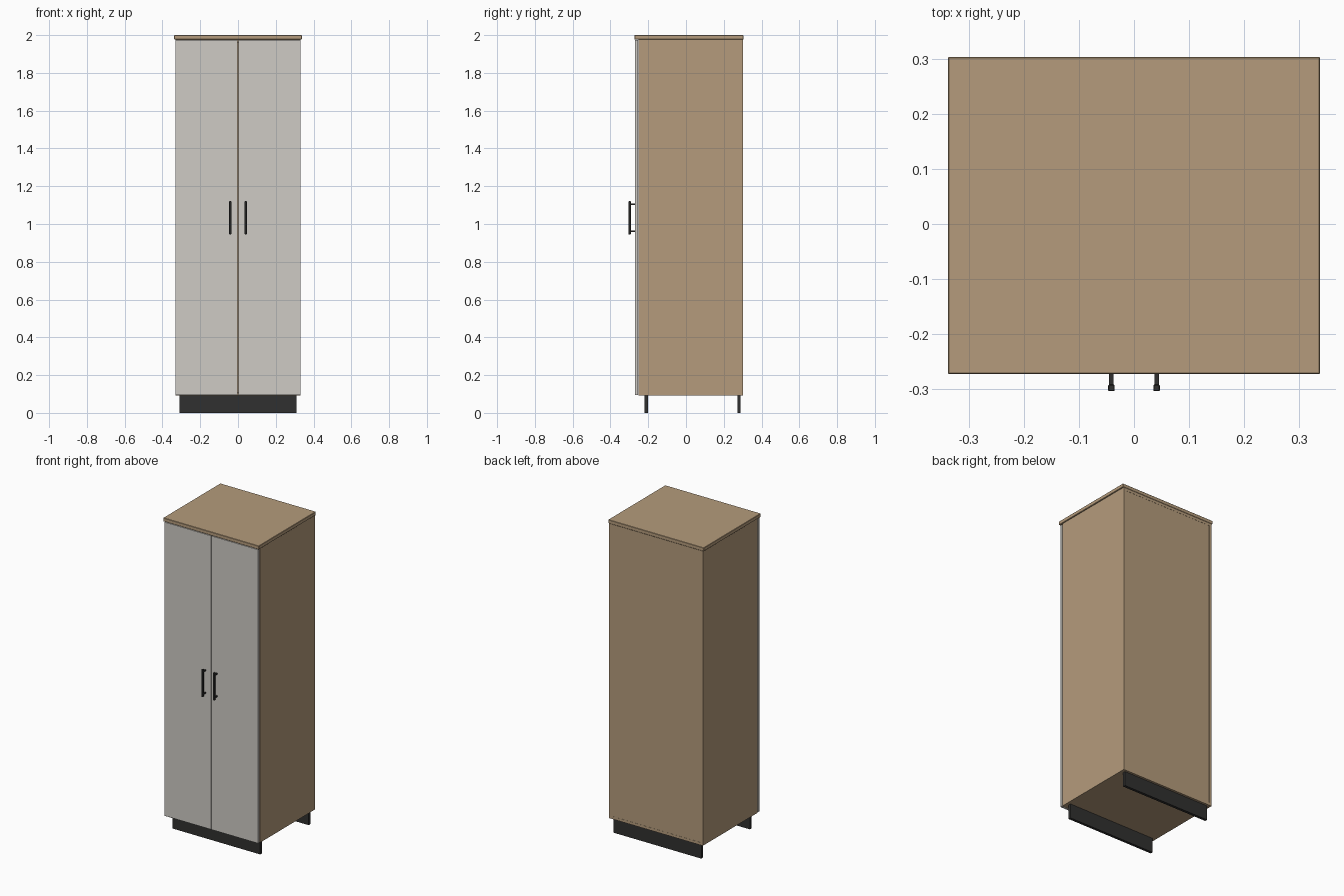
import bpy

if "Cube" in bpy.data.objects:
    bpy.data.objects.remove(bpy.data.objects["Cube"])


def material(name, rgb):
    m = bpy.data.materials.new(name)
    m.diffuse_color = (*rgb, 1)
    m.use_nodes = True
    m.node_tree.nodes["Principled BSDF"].inputs["Base Color"].default_value = m.diffuse_color
    return m


WOOD = material("wood", (0.46, 0.33, 0.20))
DOOR = material("door_grey", (0.62, 0.60, 0.56))
DARK = material("dark", (0.03, 0.03, 0.029))


def box(name, x, y, z, mat, bevel=0.0):
    """Box from (min, max) ranges, with an optional small bevel."""
    spans = (x, y, z)
    bpy.ops.mesh.primitive_cube_add(size=1, location=[(a + b) / 2 for a, b in spans])
    ob = bpy.context.object
    ob.name = name
    ob.scale = [b - a for a, b in spans]
    bpy.ops.object.transform_apply(location=False, rotation=False, scale=True)
    ob.data.materials.append(mat)
    if bevel:
        mod = ob.modifiers.new("edge", "BEVEL")
        mod.width = bevel
        mod.segments = 1
    return ob


W, T = 0.331, 0.017            # half width, board thickness
Y0, Y1 = -0.251, 0.303         # carcass depth
Z0, Z1 = 0.093, 1.977          # carcass height

# Carcass shelves and back board
inner = (-W + T, W - T)
box("bottom_panel", inner, (Y0, Y1), (Z0, Z0 + T), WOOD)
box("inner_top_panel", inner, (Y0, Y1), (Z1 - T, Z1), WOOD)
box("back_panel", inner, (Y1 - 0.008, Y1 - 0.001), (Z0 + T, Z1 - T), WOOD)

# Overhanging top
box("top_board", (-0.338, 0.338), (-0.273, 0.304), (Z1, 2.0), WOOD, 0.002)

# Front and rear plinth boards
for name, y in (("front_plinth", -0.21), ("rear_plinth", 0.28)):
    box(name, (-0.31, 0.31), (y - 0.0085, y + 0.0085), (0, Z0), DARK)

# Parts repeated on each side
for side, s in (("left", -1), ("right", 1)):
    def span(a, b):
        return tuple(sorted((s * a, s * b)))

    box(side + "_side_panel", span(W - T, W), (Y0, Y1), (Z0, Z1), WOOD)
    box(side + "_door", span(0.002, W), (-0.27, -0.2535), (0.095, 1.974), DOOR, 0.001)
    # Bar handle on two posts
    box(side + "_handle_bar", span(0.035, 0.047), (-0.304, -0.292), (0.945, 1.121), DARK, 0.0015)
    for label, z in (("lower", 0.961), ("upper", 1.105)):
        box(f"{side}_handle_{label}_post", span(0.037, 0.045), (-0.293, -0.269),
            (z - 0.004, z + 0.004), DARK)
